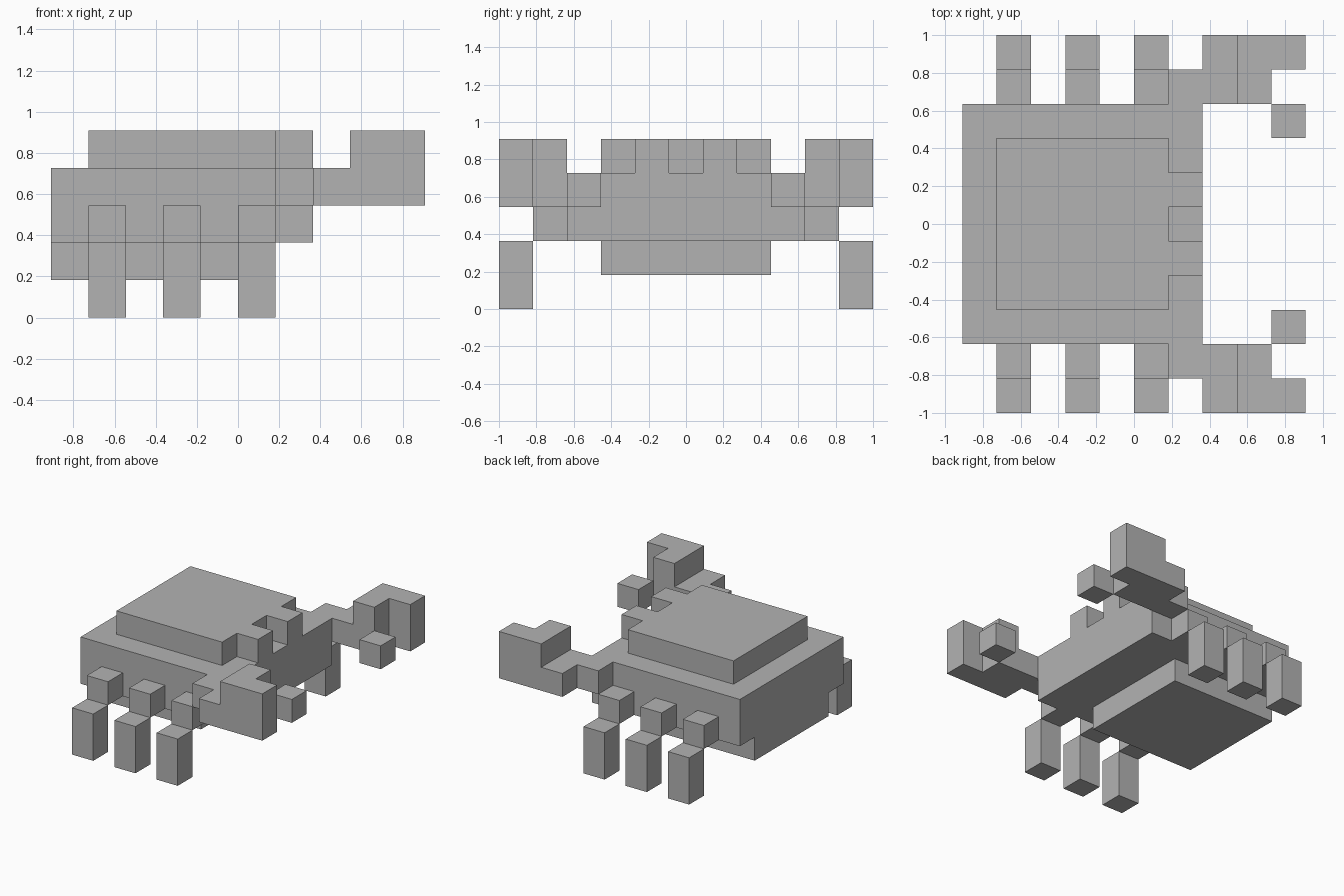
import bpy
import bmesh

U = 2 / 11  # size of one block

cube = bpy.data.objects.get("Cube")
if cube:
    bpy.data.objects.remove(cube, do_unlink=True)

grey = bpy.data.materials.new("plain grey")
grey.use_nodes = True
colour = (0.45, 0.45, 0.45, 1)
grey.diffuse_color = colour
grey.node_tree.nodes["Principled BSDF"].inputs["Base Color"].default_value = colour


def prism(name, outline, z0, z1):
    """Extrude a plan outline, in block units, from z0 up to z1."""
    bm = bmesh.new()
    base = bm.faces.new([bm.verts.new((x * U, y * U, z0 * U)) for x, y in outline])
    top = bmesh.ops.extrude_face_region(bm, geom=[base], use_keep_orig=True)["geom"]
    verts = [v for v in top if isinstance(v, bmesh.types.BMVert)]
    bmesh.ops.translate(bm, vec=(0, 0, (z1 - z0) * U), verts=verts)
    bmesh.ops.recalc_face_normals(bm, faces=bm.faces)
    mesh = bpy.data.meshes.new(name)
    bm.to_mesh(mesh)
    bm.free()
    mesh.materials.append(grey)
    obj = bpy.data.objects.new(name, mesh)
    bpy.context.collection.objects.link(obj)
    return obj


def box(name, x0, x1, y0, y1, z0, z1):
    return prism(name, [(x0, y0), (x1, y0), (x1, y1), (x0, y1)], z0, z1)


# Body and belly
box("body", -5, 2, -3.5, 3.5, 2, 4)
box("belly", -5, 0, -2.5, 2.5, 1, 2)

# Shell, with two eye blocks reaching the face
half = [(2, 0.5), (2, 1.5), (1, 1.5), (1, 2.5), (-4, 2.5)]
half = [(1, 0.5)] + half
prism("shell_with_eyes", half + [(x, -y) for x, y in reversed(half)], 4, 5)

for side, s in (("left", 1), ("right", -1)):
    # Three legs, each a short hip block and a lower block
    for i, x in enumerate((-4, -2, 0)):
        box(f"{side}_hip_{i + 1}", x, x + 1, s * 3.5, s * 4.5, 2, 3)
        box(f"{side}_leg_{i + 1}", x, x + 1, s * 4.5, s * 5.5, 0, 2)

    # Arm: shoulder block and wrist
    arm = [(1, 3.5), (3, 3.5), (3, 5.5), (2, 5.5), (2, 4.5), (1, 4.5)]
    prism(f"{side}_arm", [(x, s * y) for x, y in arm], 3, 4)

    # Claw: tall outer pincer and small inner pincer
    claw = [(3, 3.5), (4, 3.5), (4, 4.5), (5, 4.5), (5, 5.5), (3, 5.5)]
    prism(f"{side}_claw", [(x, s * y) for x, y in claw], 3, 5)
    box(f"{side}_inner_pincer", 4, 5, s * 2.5, s * 3.5, 3, 4)
